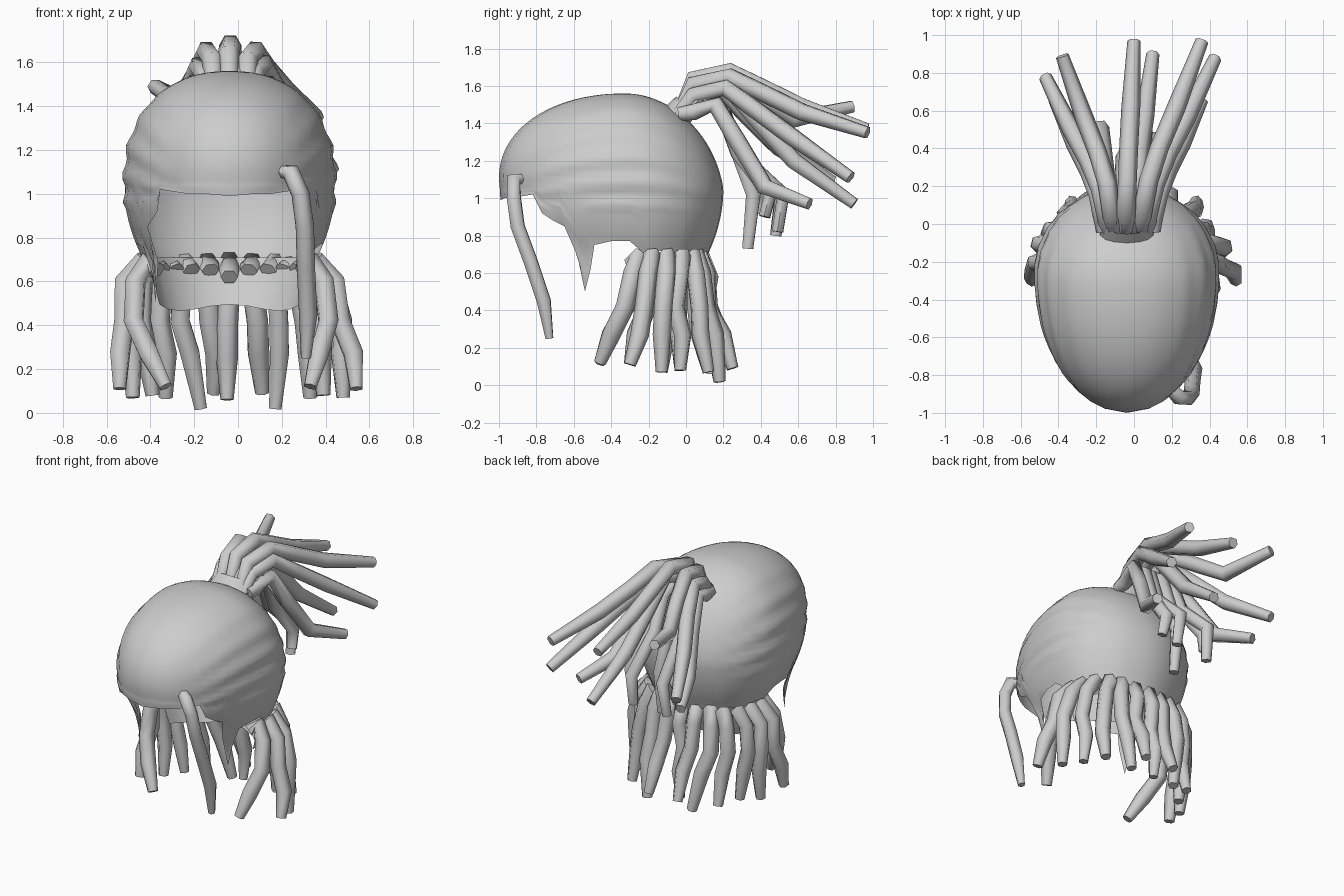
import bpy, bmesh, math, random
from mathutils import Vector

if "Cube" in bpy.data.objects:
    bpy.data.objects.remove(bpy.data.objects["Cube"])
random.seed(4)

grey = bpy.data.materials.new("hair grey")
grey.use_nodes = True
grey.diffuse_color = (0.61, 0.61, 0.61, 1)
grey.node_tree.nodes["Principled BSDF"].inputs["Base Color"].default_value = (0.61, 0.61, 0.61, 1)


def add(name, bm, angle=40):
    mesh = bpy.data.meshes.new(name)
    bm.to_mesh(mesh)
    bm.free()
    mesh.materials.append(grey)
    ob = bpy.data.objects.new(name, mesh)
    bpy.context.collection.objects.link(ob)
    bpy.ops.object.select_all(action="DESELECT")
    ob.select_set(True)
    bpy.context.view_layer.objects.active = ob
    bpy.ops.object.shade_smooth_by_angle(angle=math.radians(angle))
    return ob


def lock(name, pts, r=0.045, tip=0.6):
    """A six-sided capped tube through pts, narrower at both ends."""
    bm = bmesh.new()
    pts = [Vector(p) for p in pts]
    n = len(pts)
    rings = []
    side = Vector((1, 0, 0))
    for i, p in enumerate(pts):
        t = (pts[min(i + 1, n - 1)] - pts[max(i - 1, 0)]).normalized()
        side = (side - t * side.dot(t)).normalized()
        up = t.cross(side)
        k = 0.8 if i == 0 else (tip if i == n - 1 else 1.0)
        rings.append([bm.verts.new(p + r * k * (side * math.cos(a) + up * math.sin(a)))
                      for a in (math.tau * j / 6 for j in range(6))])
    for a, b in zip(rings, rings[1:]):
        for j in range(6):
            bm.faces.new((a[j], a[(j + 1) % 6], b[(j + 1) % 6], b[j]))
    bm.faces.new(rings[0][::-1])
    bm.faces.new(rings[-1])
    return add(name, bm, 65)


# Scalp shell: domed columns ending on an uneven hairline
ZC = 1.05       # height of the widest level
XC = -0.038     # the head sits slightly to its right


def narrowing(z):
    return max(0.8, 1 - 1.5 * max(0, ZC - z) ** 2)


def shell_point(a, z):
    """a = 0 at the front, pi at the back."""
    h = max(0, min(1, (z - ZC) / 0.51))
    kx = (1 - h ** 2.25) ** (1 / 2.25) * narrowing(z)
    ky = (1 - h ** 2.05) ** (1 / 2.05) * narrowing(z)
    ry = 0.745 if math.cos(a) > 0 else 0.45
    x, y = 0.485 * kx * math.sin(a), -0.25 - 0.08 * h - ry * ky * math.cos(a)
    # Braided ridges running front to back
    phi = math.atan2(abs(x), z - 0.9)
    w = 1 + (0.018 * min(1, phi) * math.cos(phi * 26) if z > ZC - 0.1 else 0)
    return (XC + x * w, y, z)


# Hairline heights: (y, z) from forehead past the sideburn to the nape
hem = [(-0.99, 0.99), (-0.97, 1.0), (-0.93, 1.0), (-0.88, 1.01), (-0.82, 1.02), (-0.77, 0.92),
       (-0.71, 0.88), (-0.65, 0.85), (-0.58, 0.69), (-0.54, 0.5), (-0.51, 0.62), (-0.49, 0.75),
       (-0.4, 0.77), (-0.3, 0.77), (-0.22, 0.7), (-0.14, 0.72), (-0.06, 0.67), (0.0, 0.71),
       (0.04, 0.66), (0.08, 0.7), (0.105, 0.67), (0.11, 0.68)]
columns = []
for y, z in hem:
    ry = 0.745 if y < -0.25 else 0.45
    c = (-0.25 - y) / (ry * narrowing(z))
    columns.append((math.acos(max(-1, min(1, c))), z))
columns[0] = (0, 0.99)
columns[-1] = (math.pi, 0.68)
columns += [(-a, z) for a, z in columns[-2:0:-1]]

bm = bmesh.new()
ROWS = 36
grid = []
for a, zh in columns:
    col = []
    for i in range(ROWS):
        s = i / (ROWS - 1)
        if s < 0.7:
            z = ZC + 0.51 * math.cos((s + 0.02) / 0.72 * math.pi / 2)
        else:
            z = ZC + (zh - ZC) * (s - 0.7) / 0.3
        col.append(bm.verts.new(shell_point(a, z)))
    grid.append(col)
crown = bm.verts.new((XC, -0.33, 1.56))
for i, a in enumerate(grid):
    b = grid[(i + 1) % len(grid)]
    bm.faces.new((crown, a[0], b[0]))
    for j in range(ROWS - 1):
        bm.faces.new((a[j], a[j + 1], b[j + 1], b[j]))
bmesh.ops.recalc_face_normals(bm, faces=bm.faces)
add("scalp_shell", bm, 50)

# Inner nape band hanging just behind the hairline
bm = bmesh.new()
prev = None
for i in range(13):
    a = math.pi * i / 12
    c, s = math.cos(a), math.sin(a)
    pair = (bm.verts.new((XC + 0.38 * c, -0.26 + 0.35 * s, 0.71)),
            bm.verts.new((XC + 0.32 * c, -0.24 + 0.24 * s, 0.48 + 0.015 * math.cos(4 * a))))
    if prev:
        bm.faces.new((prev[0], prev[1], pair[1], pair[0]))
    prev = pair
add("nape_band", bm)

# Collar around the root of the ponytail
bm = bmesh.new()
bmesh.ops.create_cone(bm, cap_ends=False, segments=14, radius1=0.15, radius2=0.13, depth=0.1)
for v in bm.verts:
    v.co.y *= 0.55
collar = add("ponytail_collar", bm)
collar.location = (XC, -0.03, 1.46)
collar.rotation_euler = (-0.7, 0, 0)

# Ponytail: each lock rises from the collar, arches, and runs to its tip
# (root x, arch height, height of the bend, tip)
tails = [(-0.04, 1.68, 1.49, (0, 0.97, 1.37)), (0.0, 1.6, 1.2, (0.1, 0.9, 0.97)),
         (0.04, 1.65, 1.46, (0.36, 0.97, 1.35)), (0.07, 1.59, 1.33, (0.43, 0.88, 1.11)),
         (0.1, 1.5, 1.06, (0.36, 0.66, 0.97)), (-0.11, 1.65, 1.42, (-0.38, 0.89, 1.49)),
         (-0.14, 1.58, 1.27, (-0.47, 0.78, 1.09)), (-0.16, 1.5, 1.06, (-0.42, 0.66, 0.97))]
for i, (x, h, bend, (tx, ty, tz)) in enumerate(tails):
    lock(f"ponytail_lock_{i + 1}",
         [(x, -0.04, 1.45), (x * 1.05, 0.04, h - 0.04),
          (x + 0.12 * (tx - x), 0.24 * ty, h),
          (x + 0.3 * (tx - x), 0.42 * ty, bend + 0.55 * (h - bend)),
          (x + 0.58 * (tx - x), 0.64 * ty, bend), (tx, ty, tz)], 0.05, 0.7)

# Shorter ponytail locks that hang down behind the head
hanging = [(-0.06, (-0.05, 0.33, 0.73)), (-0.12, (-0.19, 0.48, 0.8)),
           (0.07, (0.12, 0.42, 0.9)), (0.03, (0.06, 0.49, 0.82)), (-0.09, (-0.24, 0.4, 0.92))]
for i, (x, (tx, ty, tz)) in enumerate(hanging):
    lock(f"hanging_lock_{i + 1}",
         [(x, -0.02, 1.45), (x, 0.09, 1.54), (x + 0.2 * (tx - x), 0.2, 1.46),
          (x + 0.4 * (tx - x), 0.28, 1.24), (x + 0.8 * (tx - x), ty + 0.03, 1.02),
          (tx, ty, tz)], 0.045, 0.75)

# Nape locks along the hairline, mirrored with a little variation
# (root x, root y, bulge x, bulge y, tip x, tip y, tip z)
nape = [(0.38, -0.25, 0.45, -0.31, 0.33, -0.46, 0.12), (0.41, -0.18, 0.51, -0.22, 0.54, -0.3, 0.11),
        (0.39, -0.1, 0.49, -0.11, 0.48, -0.13, 0.07), (0.35, -0.02, 0.42, -0.04, 0.39, -0.03, 0.08),
        (0.28, 0.04, 0.32, 0.06, 0.33, 0.12, 0.07), (0.20, 0.06, 0.22, 0.1, 0.17, 0.18, 0.02),
        (0.10, 0.08, 0.1, 0.13, 0.11, 0.25, 0.09)]
for side, s in (("left", 1), ("right", -1)):
    for i, (rx, ry, bx, by, tx, ty, tz) in enumerate(nape):
        j = [random.uniform(-0.02, 0.02) for _ in range(4)]
        lock(f"nape_lock_{side}_{i + 1}",
             [(XC + s * rx * 0.87, ry - 0.05, 0.65), (XC + s * rx * 0.98, ry, 0.69),
              (XC + s * (0.3 * rx + 0.7 * bx), 0.4 * ry + 0.6 * by, 0.6),
              (XC * 0.7 + s * bx + j[0], by + j[1], 0.42),
              (XC * 0.4 + s * (bx + tx) / 2 + j[2], (by + ty) / 2 + j[3], 0.27),
              (s * tx, ty, tz)], 0.05, 0.65)
lock("nape_lock_middle", [(-0.04, 0.01, 0.62), (-0.04, 0.1, 0.69), (-0.04, 0.13, 0.58),
                          (-0.05, 0.1, 0.4), (-0.05, 0.15, 0.25), (-0.05, 0.13, 0.06)], 0.05)

# Loose lock falling over the left side of the face
lock("face_lock", [(0.19, -0.87, 1.1), (0.24, -0.92, 1.1), (0.285, -0.92, 1.0), (0.305, -0.9, 0.85),
                   (0.31, -0.83, 0.66), (0.32, -0.76, 0.45), (0.31, -0.73, 0.25)], 0.042, 0.55)
